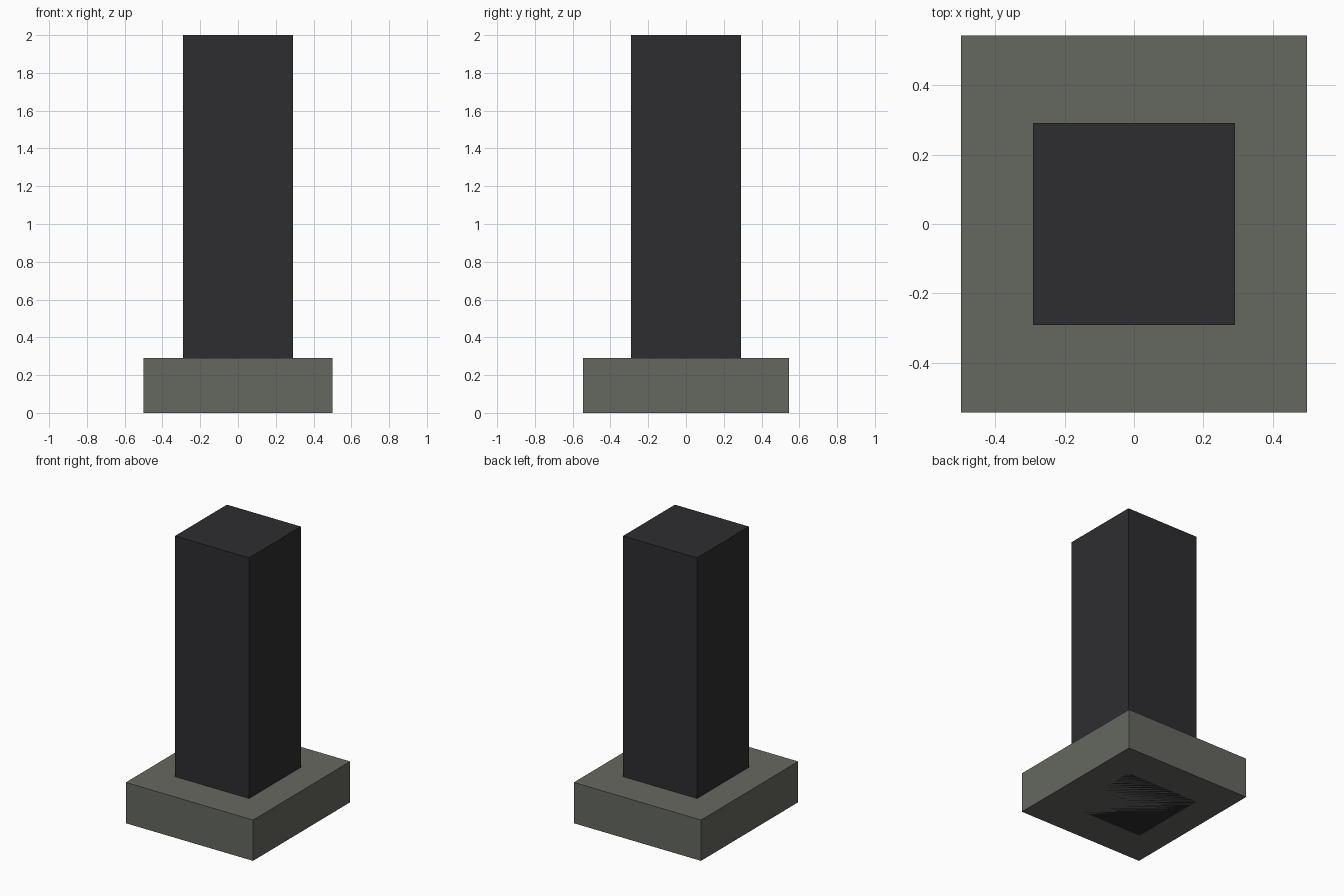
import bpy

if "Cube" in bpy.data.objects:
    bpy.data.objects.remove(bpy.data.objects["Cube"])


def material(name, color):
    mat = bpy.data.materials.new(name)
    mat.diffuse_color = (*color, 1.0)
    mat.use_nodes = True
    mat.node_tree.nodes["Principled BSDF"].inputs["Base Color"].default_value = mat.diffuse_color
    return mat


def box(name, size, mat):
    """Box centred on x and y, standing on z = 0."""
    bpy.ops.mesh.primitive_cube_add(size=1, location=(0, 0, size[2] / 2))
    obj = bpy.context.object
    obj.name = name
    obj.scale = size
    bpy.ops.object.transform_apply(location=True, rotation=False, scale=True)
    obj.data.materials.append(mat)
    return obj


stone = material("grey_green_stone", (0.13, 0.137, 0.115))
dark = material("dark_grey", (0.027, 0.027, 0.03))

# Wide low plinth
box("base", (1.0, 1.09, 0.29), stone)

# Tall square pillar running down through the plinth to the ground
box("pillar", (0.582, 0.582, 2.0), dark)
